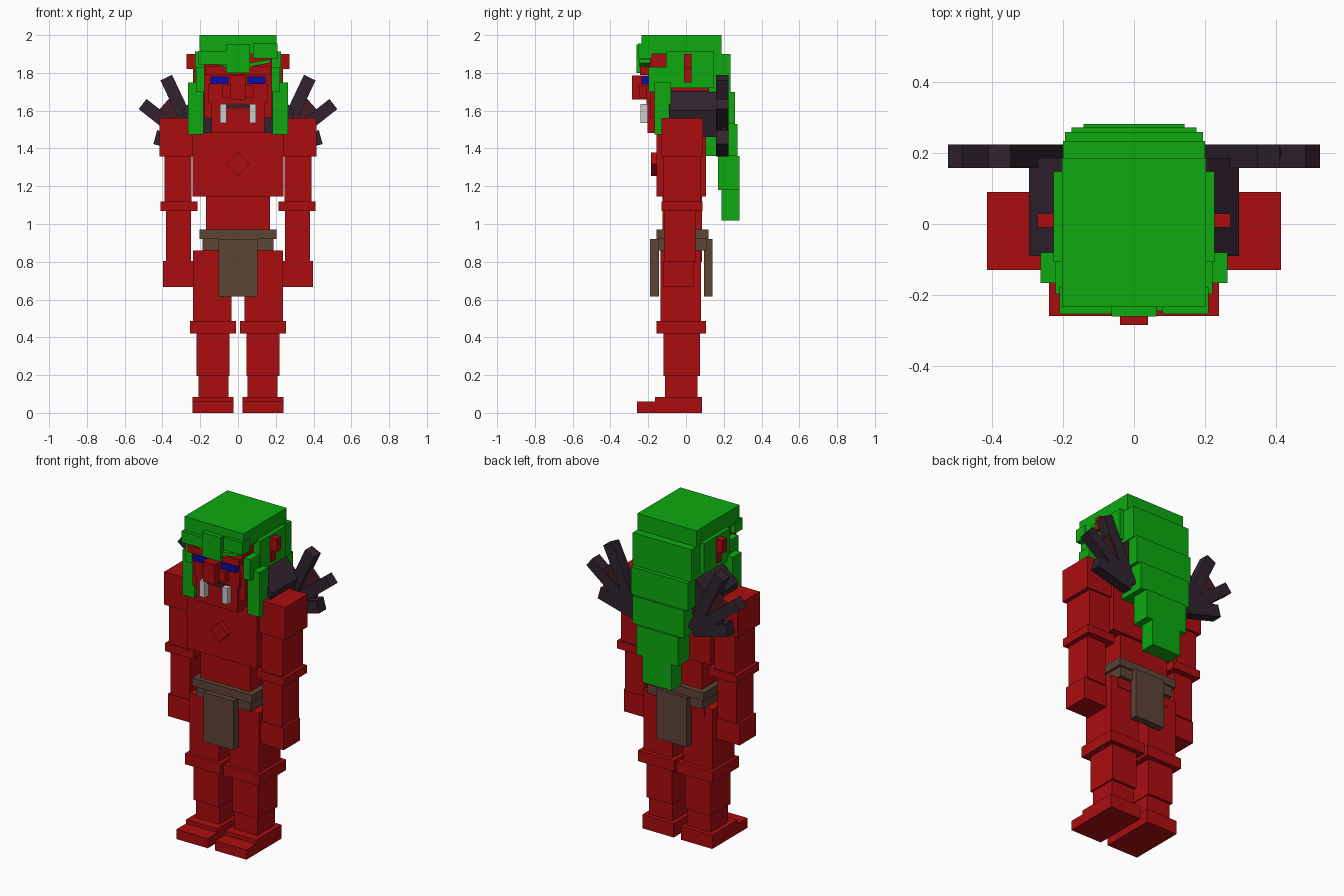
import bpy, bmesh, math
from mathutils import Matrix, Vector

if "Cube" in bpy.data.objects:
    bpy.data.objects.remove(bpy.data.objects["Cube"])


def material(name, r, g, b):
    m = bpy.data.materials.new(name)
    m.diffuse_color = (r, g, b, 1)
    m.use_nodes = True
    m.node_tree.nodes["Principled BSDF"].inputs["Base Color"].default_value = m.diffuse_color
    return m


RED = material("red skin", 0.41, 0.004, 0.005)
GREEN = material("green hair", 0.004, 0.40, 0.005)
DARK = material("dark bone", 0.031, 0.017, 0.028)
MAROON = material("maroon membrane", 0.058, 0.012, 0.018)
BROWN = material("brown leather", 0.11, 0.056, 0.036)
BLUE = material("blue eye", 0.004, 0.004, 0.40)
IVORY = material("pale tusk", 0.60, 0.60, 0.60)


def finish(name, bm, mat):
    bmesh.ops.recalc_face_normals(bm, faces=bm.faces)
    me = bpy.data.meshes.new(name)
    bm.to_mesh(me)
    bm.free()
    me.materials.append(mat)
    ob = bpy.data.objects.new(name, me)
    bpy.context.collection.objects.link(ob)
    return ob


def box(name, mat, x, y, z, tilt=0):
    """Box from (min, max) ranges, optionally turned about its own y axis."""
    bm = bmesh.new()
    bmesh.ops.create_cube(bm, size=1)
    size = Vector((x[1] - x[0], y[1] - y[0], z[1] - z[0]))
    mid = Vector((x[0] + x[1], y[0] + y[1], z[0] + z[1])) / 2
    bm.transform(Matrix.Translation(mid) @ Matrix.Rotation(tilt, 4, 'Y') @ Matrix.Diagonal((*size, 1)))
    return finish(name, bm, mat)


def pair(name, mat, x, y, z, tilt=0):
    """The same box on both sides of the body."""
    box(name + "_left", mat, x, y, z, tilt)
    box(name + "_right", mat, (-x[1], -x[0]), y, z, -tilt)


def prism_pair(name, mat, pts, y):
    """Front-view outline extruded along y, on both sides."""
    for side, s in (("left", 1), ("right", -1)):
        bm = bmesh.new()
        f = bm.faces.new([bm.verts.new((s * px, y[0], pz)) for px, pz in pts])
        r = bmesh.ops.extrude_face_region(bm, geom=[f])
        vs = [v for v in r["geom"] if isinstance(v, bmesh.types.BMVert)]
        bmesh.ops.translate(bm, verts=vs, vec=(0, y[1] - y[0], 0))
        finish(f"{name}_{side}", bm, mat)


# Legs and feet
pair("foot", RED, (.025, .24), (-.165, .085), (0, .085))
pair("toes", RED, (.025, .24), (-.26, -.165), (0, .06))
pair("ankle", RED, (.05, .21), (-.11, .06), (.08, .195))
pair("shin", RED, (.045, .22), (-.12, .075), (.195, .42))
pair("knee_band", RED, (.01, .255), (-.155, .105), (.42, .487))
pair("thigh", RED, (.035, .237), (-.135, .08), (.487, .86))

# Hips, belt and loincloth
box("hips", RED, (-.185, .185), (-.125, .085), (.80, .95))
box("belt", BROWN, (-.205, .205), (-.157, .12), (.92, .97))
box("belt_lower", BROWN, (-.188, .188), (-.145, .108), (.86, .92))
box("loincloth_front", BROWN, (-.103, .103), (-.19, -.143), (.615, .92))
box("loincloth_back", BROWN, (-.103, .103), (.095, .14), (.615, .92))

# Torso with the diamond plate
box("abdomen", RED, (-.17, .17), (-.125, .085), (.95, .15 + 1))
box("chest", RED, (-.24, .24), (-.157, .105), (1.145, 1.485))
box("chest_diamond", RED, (-.044, .044), (-.185, -.15), (1.273, 1.361), math.pi / 4)
box("neck", RED, (-.12, .12), (-.10, .10), (1.45, 1.60))

# Arms
pair("shoulder", RED, (.2, .415), (-.13, .09), (1.357, 1.56))
pair("upper_arm", RED, (.245, .39), (-.12, .078), (1.12, 1.357))
pair("elbow_band", RED, (.215, .41), (-.13, .088), (1.07, 1.12))
pair("forearm", RED, (.25, .382), (-.115, .05), (.80, 1.07))
pair("hand", RED, (.235, .397), (-.12, .042), (.667, .805))

# Head and face
box("head", RED, (-.18, .18), (-.19, .17), (1.56, 1.91))
box("jaw", RED, (-.14, .14), (-.205, .02), (1.483, 1.66))
box("cheeks", RED, (-.155, .155), (-.208, -.15), (1.64, 1.74))
box("brow", RED, (-.175, .175), (-.243, -.18), (1.79, 1.835))
box("nose", RED, (-.04, .04), (-.285, -.19), (1.66, 1.785))
box("nostrils", RED, (-.082, .082), (-.245, -.19), (1.67, 1.735))
box("mouth", MAROON, (-.08, .08), (-.212, -.204), (1.612, 1.638))
pair("eye", BLUE, (.05, .145), (-.235, -.18), (1.742, 1.782))
pair("tusk", IVORY, (.06, .095), (-.24, -.20), (1.535, 1.635))
pair("ear_upper", RED, (.17, .273), (-.01, .03), (1.82, 1.90))
pair("ear_lower", RED, (.17, .238), (-.01, .03), (1.75, 1.82))

# Hair: cap, fringe, brows and side strands
box("hair_cap", GREEN, (-.203, .203), (-.235, .187), (1.90, 2.0))
box("fringe_centre", GREEN, (-.063, .063), (-.262, -.18), (1.80, 1.95))
box("fringe_right", GREEN, (-.21, -.06), (-.255, -.18), (1.845, 1.915))
box("fringe_left", GREEN, (.08, .21), (-.255, -.18), (1.875, 1.955))
pair("eyebrow", GREEN, (.06, .17), (-.246, -.18), (1.842, 1.862), math.radians(-10))
pair("hair_side", GREEN, (.15, .227), (-.107, .148), (1.72, 1.912))
pair("temple_lock", GREEN, (.178, .222), (-.198, -.10), (1.70, 1.83))
pair("front_lock", GREEN, (.182, .264), (-.167, -.08), (1.473, 1.75))

# Hair falling in steps down the back: half width, y range, z range
for i, (w, y0, y1, z0, z1) in enumerate([
        (.201, .12, .235, 1.70, 1.90), (.195, .12, .26, 1.53, 1.70),
        (.176, .10, .272, 1.36, 1.53), (.142, .17, .283, 1.18, 1.36),
        (.10, .188, .283, 1.018, 1.18)]):
    box(f"back_hair_{i + 1}", GREEN, (-w, w), (y0, y1), (z0, z1))

# Sloped dark collar over the shoulders
prism_pair("collar", DARK, [(.11, 1.49), (.17, 1.71), (.21, 1.69), (.297, 1.60), (.26, 1.46)], (-.09, .187))

# Fan-shaped wings: three spars and the skin between them
root = Vector((.20, 1.395))
tips = [Vector((.38, 1.775)), Vector((.505, 1.635)), Vector((.438, 1.46))]
for i, tip in enumerate(tips):
    d = (tip - root).normalized()
    n = Vector((-d.y, d.x)) * (.034 if i < 2 else .038)
    prism_pair(f"wing_spar_{i + 1}", DARK, [root - n, tip - n, tip + n, root + n], (.158, .225))
for i, k in ((0, .78), (1, .74)):
    a, b = tips[i], tips[i + 1]
    prism_pair(f"wing_skin_{i + 1}", MAROON, [root, root.lerp(a, k), root.lerp(b, k)], (.19, .215))
